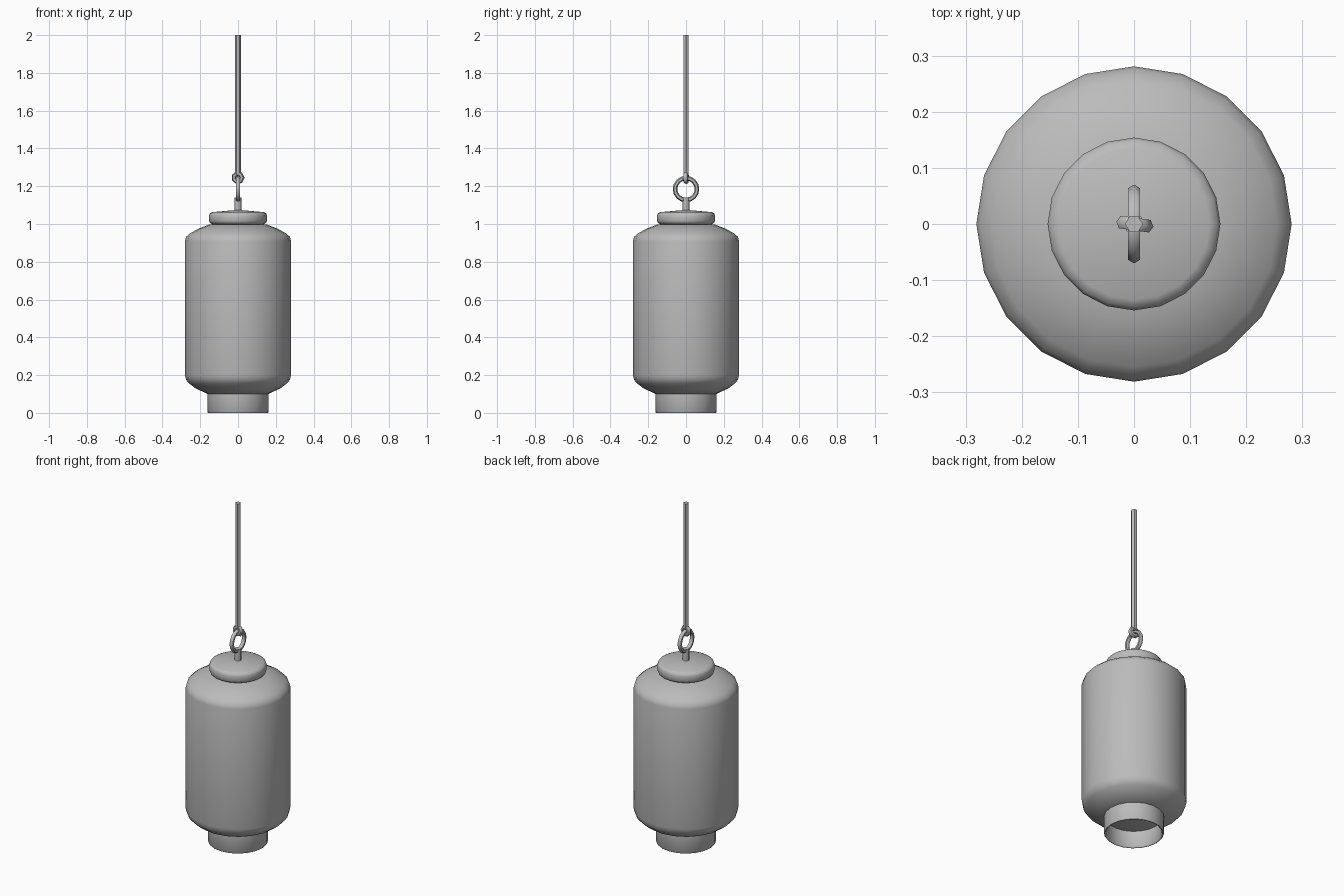
import bpy, bmesh, math
from mathutils import Matrix

cube = bpy.data.objects.get("Cube")
if cube:
    bpy.data.objects.remove(cube, do_unlink=True)

grey = bpy.data.materials.new("plain grey")
grey.use_nodes = True
COLOUR = (0.5, 0.5, 0.5, 1)
grey.diffuse_color = COLOUR
grey.node_tree.nodes["Principled BSDF"].inputs["Base Color"].default_value = COLOUR


def finish(name, bm, angle):
    bmesh.ops.remove_doubles(bm, verts=bm.verts, dist=1e-5)
    bmesh.ops.recalc_face_normals(bm, faces=bm.faces)
    mesh = bpy.data.meshes.new(name)
    bm.to_mesh(mesh)
    bm.free()
    mesh.materials.append(grey)
    obj = bpy.data.objects.new(name, mesh)
    bpy.context.collection.objects.link(obj)
    bpy.ops.object.select_all(action='DESELECT')
    obj.select_set(True)
    bpy.context.view_layer.objects.active = obj
    bpy.ops.object.shade_smooth_by_angle(angle=math.radians(angle))
    return obj


def lathe(name, profile, sides=20, angle=50):
    """Turn a (radius, height) profile around the z axis."""
    bm = bmesh.new()
    verts = [bm.verts.new((r, 0, z)) for r, z in profile]
    edges = [bm.edges.new(pair) for pair in zip(verts, verts[1:])]
    bmesh.ops.spin(bm, geom=verts + edges, cent=(0, 0, 0), axis=(0, 0, 1),
                   angle=2 * math.pi, steps=sides, use_merge=True)
    return finish(name, bm, angle)


def ring(name, major, minor, sides, section, height, turn):
    """Upright ring: a small circle swept around a horizontal axis."""
    bm = bmesh.new()
    grid = []
    for i in range(sides):
        a = 2 * math.pi * i / sides
        row = []
        for j in range(section):
            b = 2 * math.pi * j / section
            r = major + minor * math.cos(b)
            row.append(bm.verts.new((r * math.cos(a), minor * math.sin(b), r * math.sin(a))))
        grid.append(row)
    for i in range(sides):
        for j in range(section):
            n, m = (i + 1) % sides, (j + 1) % section
            bm.faces.new((grid[i][j], grid[n][j], grid[n][m], grid[i][m]))
    bm.transform(Matrix.Translation((0, 0, height)) @ Matrix.Rotation(turn, 4, 'Z'))
    return finish(name, bm, 60)


# Lantern body with rounded shoulders
lathe("lantern_body", [(0, 0.1), (0.16, 0.1), (0.225, 0.13), (0.26, 0.157), (0.275, 0.175),
                       (0.281, 0.2), (0.281, 0.91), (0.275, 0.932), (0.255, 0.95),
                       (0.21, 0.975), (0.15, 0.998), (0, 0.998)])

# Hollow collar under the body
lathe("bottom_collar", [(0.15, 0.1), (0.15, 0.004), (0.154, 0), (0.158, 0),
                        (0.162, 0.006), (0.162, 0.102)])

# Lid on top
lathe("top_cap", [(0, 0.995), (0.13, 0.995), (0.148, 1.005), (0.154, 1.015), (0.154, 1.045),
                  (0.149, 1.056), (0.135, 1.063), (0, 1.075)])

# Hanging hardware
lathe("cap_stem", [(0, 1.06), (0.018, 1.06), (0.018, 1.14), (0, 1.14)], sides=8)
ring("hanging_ring", 0.058, 0.012, 16, 6, 1.185, math.pi / 2)
ring("rod_eyelet", 0.022, 0.013, 7, 6, 1.245, math.radians(-8))
lathe("hanging_rod", [(0, 1.26), (0.016, 1.26), (0.016, 2), (0, 2)], sides=6)
